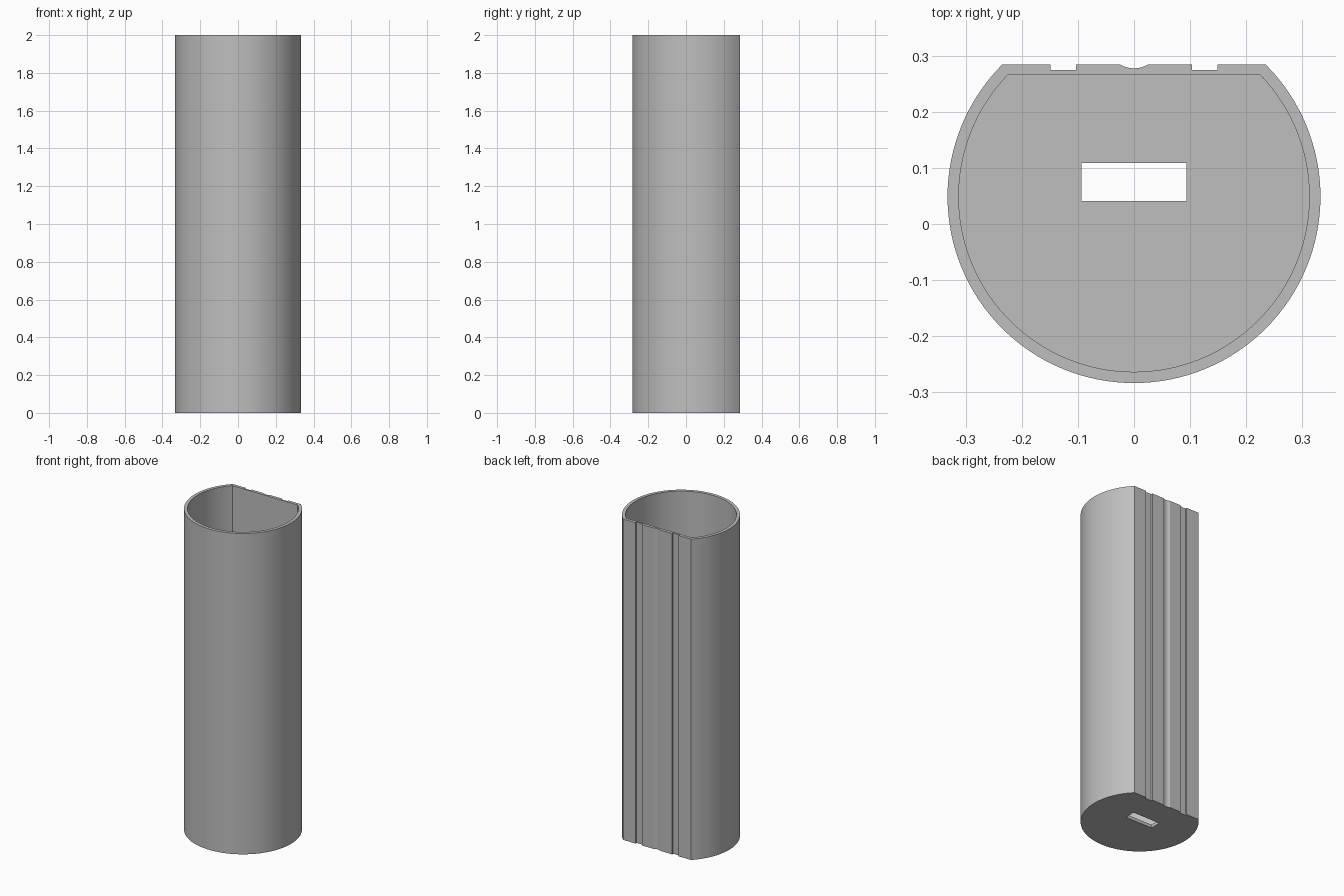
import bpy
import bmesh
from math import asin, cos, pi, sin, sqrt

if "Cube" in bpy.data.objects:
    bpy.data.objects.remove(bpy.data.objects["Cube"], do_unlink=True)

HEIGHT = 2.0
FLOOR = 0.02
CENTRE_Y = 0.049
OUTER_R, OUTER_FLAT = 0.333, 0.285
INNER_R, INNER_FLAT = 0.313, 0.266

grey = bpy.data.materials.new("plain grey")
grey.use_nodes = True
colour = (0.52, 0.52, 0.52, 1)
grey.diffuse_color = colour
grey.node_tree.nodes["Principled BSDF"].inputs["Base Color"].default_value = colour


def cut_circle(radius, flat, steps=96):
    """Arc running from the left end of the flat, round the front, to its right end."""
    a = asin((flat - CENTRE_Y) / radius)
    start, sweep = pi - a, pi + 2 * a
    return [(radius * cos(start + sweep * i / steps),
             CENTRE_Y + radius * sin(start + sweep * i / steps))
            for i in range(steps + 1)]


def prism(name, outline, z0, z1):
    bm = bmesh.new()
    face = bm.faces.new([bm.verts.new((x, y, z0)) for x, y in outline])
    top = bmesh.ops.extrude_face_region(bm, geom=[face])["geom"]
    bmesh.ops.translate(bm, vec=(0, 0, z1 - z0),
                        verts=[v for v in top if isinstance(v, bmesh.types.BMVert)])
    bmesh.ops.recalc_face_normals(bm, faces=bm.faces)
    mesh = bpy.data.meshes.new(name)
    bm.to_mesh(mesh)
    bm.free()
    mesh.materials.append(grey)
    obj = bpy.data.objects.new(name, mesh)
    bpy.context.collection.objects.link(obj)
    return obj


# Flat back with two square grooves and a shallow rounded one in the middle
half, depth = 0.025, 0.007
scoop_r = (half ** 2 + depth ** 2) / (2 * depth)
scoop = []
for i in range(13):
    x = half - 2 * half * i / 12
    scoop.append((x, OUTER_FLAT + scoop_r - depth - sqrt(scoop_r ** 2 - x ** 2)))
groove = [(0.149, OUTER_FLAT), (0.149, 0.275), (0.104, 0.275), (0.104, OUTER_FLAT)]
mirrored = [(-x, y) for x, y in reversed(groove)]
outline = cut_circle(OUTER_R, OUTER_FLAT) + groove + scoop + mirrored

# Tube body, hollowed from above and slotted through the floor
body = prism("tube_body", outline, 0, HEIGHT)
cavity = prism("cavity_cutter", cut_circle(INNER_R, INNER_FLAT), FLOOR, HEIGHT + 0.1)
slot = prism("slot_cutter", [(-0.094, 0.041), (0.094, 0.041),
                             (0.094, 0.109), (-0.094, 0.109)], -0.1, 0.1)

bpy.ops.object.select_all(action="DESELECT")
body.select_set(True)
bpy.context.view_layer.objects.active = body
for cutter in (cavity, slot):
    cutter.hide_render = True
    mod = body.modifiers.new(cutter.name, "BOOLEAN")
    mod.operation = "DIFFERENCE"
    mod.solver = "EXACT"
    mod.object = cutter
    bpy.ops.object.modifier_apply(modifier=mod.name)
    bpy.data.objects.remove(cutter, do_unlink=True)

bpy.ops.object.shade_smooth_by_angle(angle=pi / 9)
